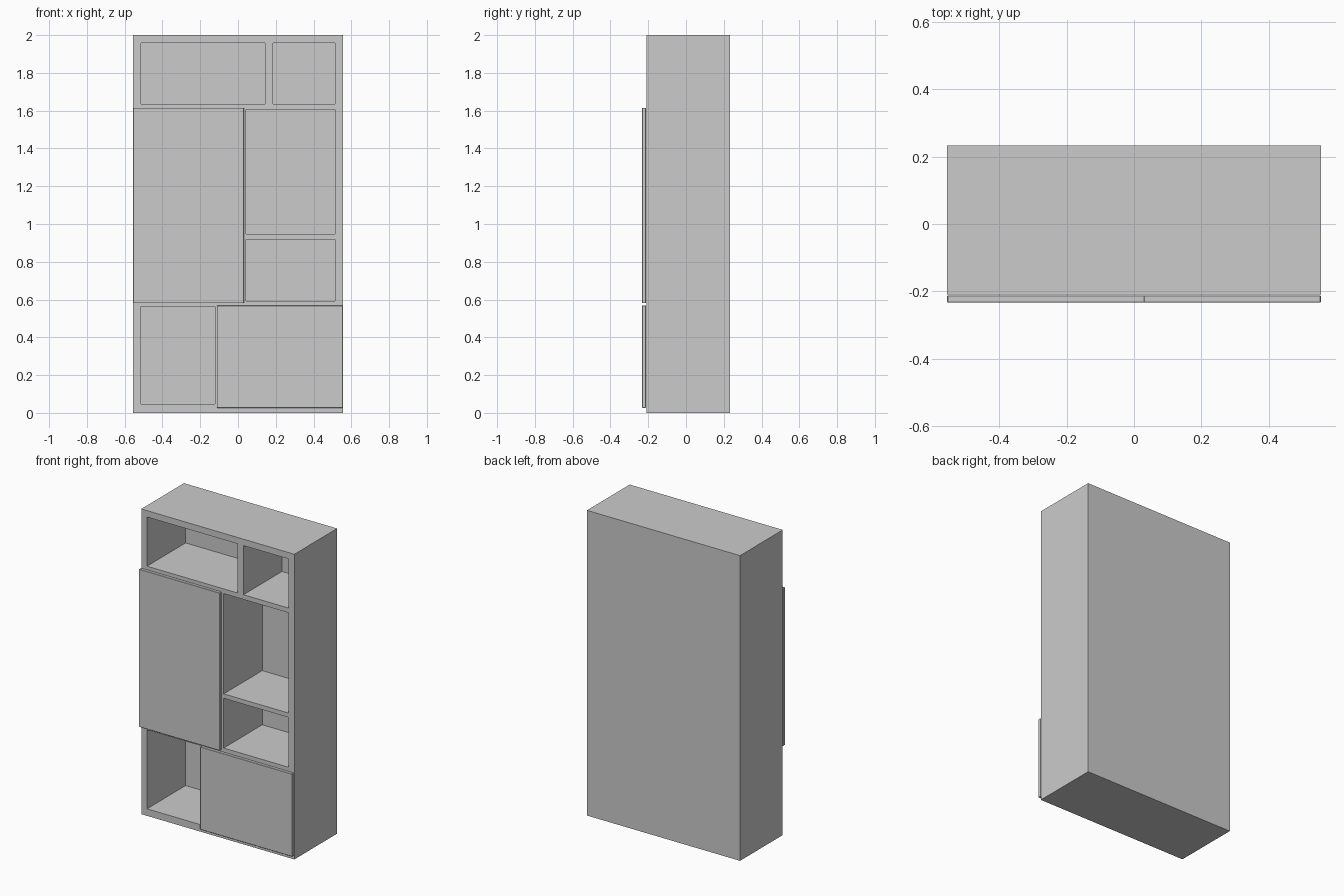
import bpy
import bmesh
from mathutils import Matrix, Vector

if "Cube" in bpy.data.objects:
    bpy.data.objects.remove(bpy.data.objects["Cube"])


def boxes(name, spans):
    """One object made of boxes, each given as (x0, x1, y0, y1, z0, z1)."""
    bm = bmesh.new()
    for x0, x1, y0, y1, z0, z1 in spans:
        centre = Vector((x0 + x1, y0 + y1, z0 + z1)) / 2
        size = Matrix.Diagonal((x1 - x0, y1 - y0, z1 - z0, 1))
        bmesh.ops.create_cube(bm, size=1, matrix=Matrix.Translation(centre) @ size)
    mesh = bpy.data.meshes.new(name)
    bm.to_mesh(mesh)
    bm.free()
    obj = bpy.data.objects.new(name, mesh)
    bpy.context.collection.objects.link(obj)
    return obj


FRONT, BACK, INNER_BACK = -0.209, 0.233, 0.19
HALF, INNER = 0.555, 0.513

# Cabinet body
body = boxes("cabinet_body", [(-HALF, HALF, FRONT, BACK, 0, 2)])

# Compartments (x0, x1, z0, z1), including the two behind the doors
compartments = [
    (-INNER, 0.144, 1.636, 1.958),
    (0.186, INNER, 1.636, 1.958),
    (0.043, INNER, 0.948, 1.605),
    (0.043, INNER, 0.593, 0.919),
    (-INNER, 0.003, 0.593, 1.605),
    (-INNER, -0.121, 0.046, 0.563),
    (-0.08, INNER, 0.046, 0.563),
]
cutter = boxes("compartment_cutter",
               [(x0, x1, -0.4, INNER_BACK, z0, z1) for x0, x1, z0, z1 in compartments])
cutter.hide_render = True
cutter.hide_set(True)
cut = body.modifiers.new("compartments", 'BOOLEAN')
cut.operation = 'DIFFERENCE'
cut.solver = 'EXACT'
cut.object = cutter

# Apply the cut and drop the cutter
bpy.context.view_layer.update()
deps = bpy.context.evaluated_depsgraph_get()
cut_mesh = bpy.data.meshes.new_from_object(body.evaluated_get(deps))
body.modifiers.clear()
body.data = cut_mesh
bpy.data.objects.remove(cutter)

# Doors sitting just in front of the body
for name, x0, x1, z0, z1 in [
    ("upper_door", -HALF, 0.031, 0.581, 1.615),
    ("lower_door", -0.112, HALF, 0.027, 0.569),
]:
    door = boxes(name, [(x0, x1, -0.233, -0.212, z0, z1)])
    bevel = door.modifiers.new("soft_edge", 'BEVEL')
    bevel.width = 0.002
    bevel.segments = 1
